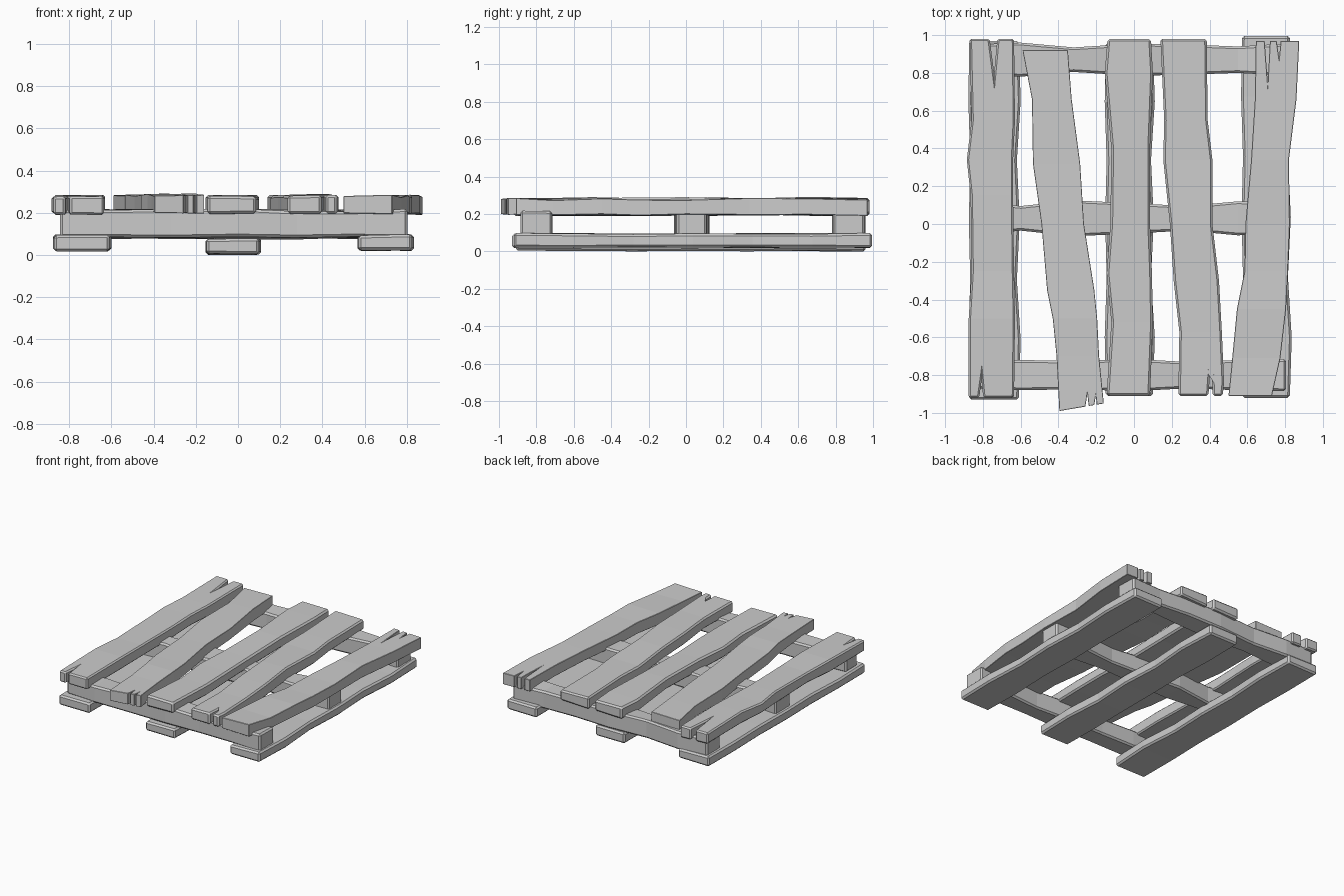
import bpy, bmesh, random

if "Cube" in bpy.data.objects:
    bpy.data.objects.remove(bpy.data.objects["Cube"])

random.seed(4)


def mesh_object(name, bm):
    bmesh.ops.recalc_face_normals(bm, faces=bm.faces[:])
    me = bpy.data.meshes.new(name)
    bm.to_mesh(me)
    bm.free()
    ob = bpy.data.objects.new(name, me)
    bpy.context.collection.objects.link(ob)
    return ob


def loft(name, rings):
    """Closed solid through a row of equal-sized cross-sections."""
    bm = bmesh.new()
    vs = [[bm.verts.new(p) for p in r] for r in rings]
    n = len(vs[0])
    for a, b in zip(vs, vs[1:]):
        for i in range(n):
            j = (i + 1) % n
            bm.faces.new((a[i], a[j], b[j], b[i]))
    bm.faces.new(vs[0])
    bm.faces.new(vs[-1][::-1])
    return mesh_object(name, bm)


def plank(name, stations, z0, z1, along_x=False, wave=0.006, skew=0.0, splits=()):
    """stations: (position along, low edge, high edge); splits: (x, mouth y, tip y, width)."""
    def w():
        return random.uniform(-wave, wave)
    rings = []
    for k, (t, lo, hi) in enumerate(stations):
        s = skew if k == 0 else 0.0
        pts = [(lo, t, z0 + w()), (hi, t + s, z0 + w()),
               (hi, t + s, z1 + w()), (lo, t, z1 + w())]
        rings.append([(y, x, z) for x, y, z in pts] if along_x else pts)
    ob = loft(name, rings)
    for i, (x, mouth, tip, width) in enumerate(splits):
        m = mouth + (0.06 if mouth > tip else -0.06)
        outline = [(x - width * .6, m), (x + width * .6, m), (x + width * .1, tip)]
        cut = loft(f"{name}_split_cutter_{i}",
                   [[(px, py, z) for px, py in outline] for z in (z0 - .1, z1 + .1)])
        cut.hide_render = True
        cut.hide_viewport = False
        cut.display_type = 'WIRE'
        mod = ob.modifiers.new("split", 'BOOLEAN')
        mod.operation = 'DIFFERENCE'
        mod.solver = 'EXACT'
        mod.object = cut
    bev = ob.modifiers.new("worn_edges", 'BEVEL')
    bev.width = 0.012
    bev.segments = 1
    bev.limit_method = 'ANGLE'
    bev.angle_limit = 0.7
    return ob


# Top deck boards, left to right
plank("deck_board_left", [
    (-.92, -.875, -.635), (-.5, -.875, -.63), (-.25, -.86, -.635), (.15, -.865, -.64),
    (.34, -.885, -.64), (.55, -.86, -.63), (.98, -.87, -.635)],
    .195, .28, splits=[(-.745, .98, .8, .045), (-.81, -.92, -.83, .03)])
plank("deck_board_left_inner", [
    (-.99, -.395, -.16), (-.7, -.41, -.185), (-.5, -.43, -.195), (-.35, -.46, -.21),
    (0, -.49, -.265), (.32, -.535, -.285), (.66, -.54, -.33), (.92, -.59, -.35)],
    .2, .286, skew=.04, splits=[(-.25, -.97, -.9, .03), (-.205, -.955, -.91, .025)])
plank("deck_board_middle", [
    (-.91, -.145, .085), (-.52, -.12, .1), (-.26, -.145, .095), (0, -.125, .085),
    (.4, -.12, .085), (.8, -.155, .1), (.98, -.14, .09)], .195, .28)
plank("deck_board_right_inner", [
    (-.91, .235, .48), (-.57, .24, .465), (-.3, .21, .45), (0, .19, .415),
    (.34, .155, .415), (.55, .16, .39), (.98, .14, .385)],
    .198, .285, splits=[(.405, -.91, -.72, .025), (.475, -.91, -.84, .02)])
plank("deck_board_right", [
    (-.91, .5, .73), (-.71, .52, .775), (-.45, .545, .805), (-.25, .585, .815),
    (0, .59, .825), (.34, .62, .82), (.66, .64, .86), (.97, .645, .875)],
    .195, .28, splits=[(.705, .97, .75, .03), (.765, .97, .88, .03)])

# Cross beams
for name, y, shape in (
        ("beam_front", -.8, (-.01, .0, -.005, .005, -.01, .0, .005)),
        ("beam_middle", .03, (.01, -.015, .015, .0, -.015, .01, .0)),
        ("beam_back", .87, (.0, .01, -.015, .005, .0, -.01, .005))):
    xs = (-.845, -.6, -.32, .0, .28, .55, .805)
    plank(name, [(x, y - .08 - s, y + .08 + s) for x, s in zip(xs, shape)],
          .08, .212, along_x=True, wave=.008)

# Bottom runners
for name, lo, hi, z, y0, y1 in (
        ("runner_left", -.872, -.61, .02, -.93, .97),
        ("runner_middle", -.15, .1, .004, -.91, .96),
        ("runner_right", .572, .825, .02, -.92, .995)):
    st = []
    for k, s in enumerate((0, .01, -.01, .005, -.01, .01, 0)):
        st.append((y0 + (y1 - y0) * k / 6, lo - s * .5, hi + s))
    plank(name, st, z, z + .075, wave=.004)
